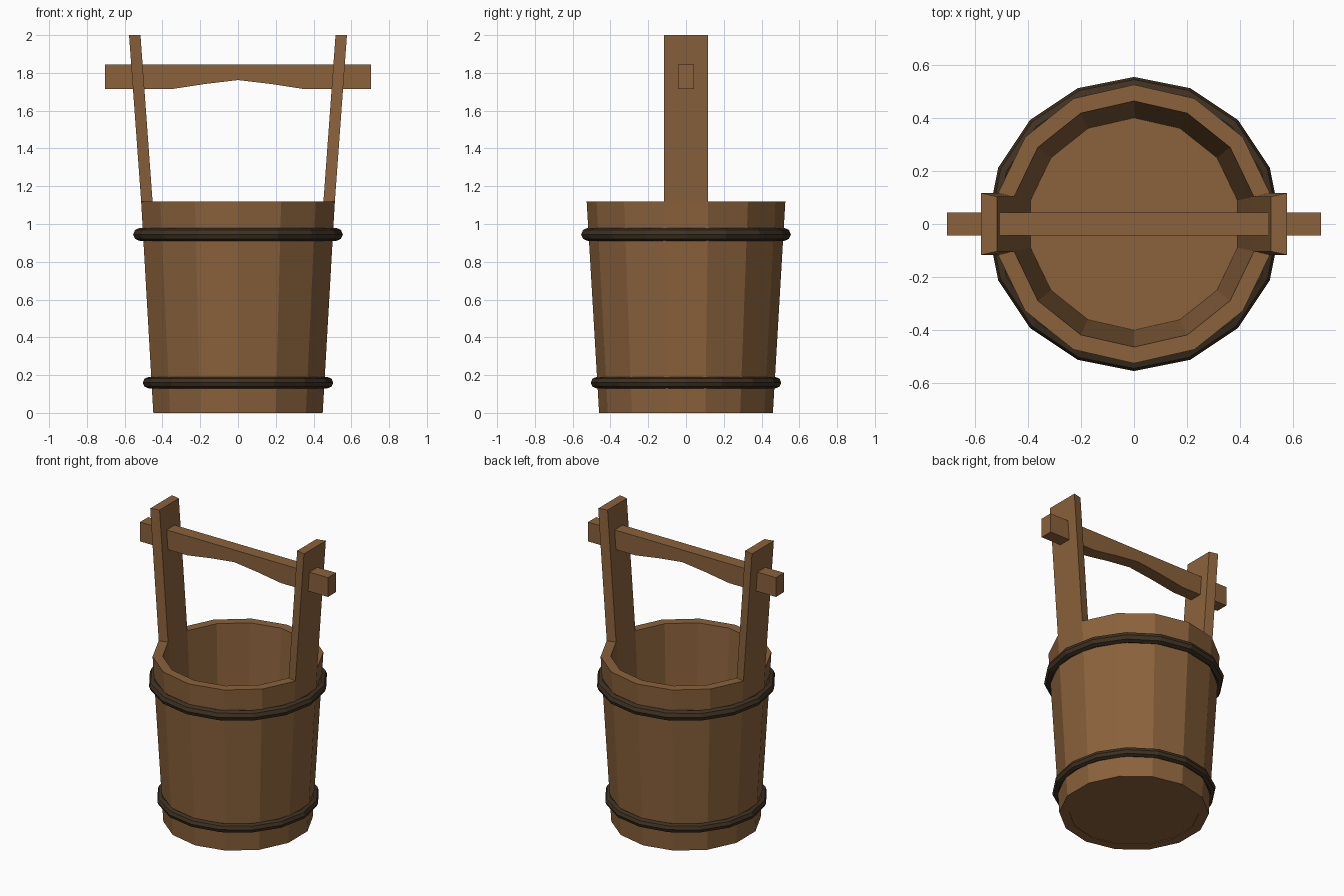
import bpy, bmesh, math

if "Cube" in bpy.data.objects:
    bpy.data.objects.remove(bpy.data.objects["Cube"])

def material(name, rgb):
    m = bpy.data.materials.new(name)
    m.diffuse_color = (*rgb, 1)
    m.use_nodes = True
    m.node_tree.nodes["Principled BSDF"].inputs["Base Color"].default_value = m.diffuse_color
    return m

wood = material("brown wood", (0.258, 0.122, 0.045))
iron = material("dark hoop", (0.050, 0.031, 0.016))

def finish(bm, name, mat):
    bmesh.ops.recalc_face_normals(bm, faces=bm.faces)
    me = bpy.data.meshes.new(name)
    bm.to_mesh(me)
    bm.free()
    me.materials.append(mat)
    ob = bpy.data.objects.new(name, me)
    bpy.context.collection.objects.link(ob)
    return ob

def lathe(name, mat, profile, sides):
    """Sweep a closed (radius, z) profile around z, a corner pointing to +y."""
    bm = bmesh.new()
    rings = []
    for k in range(sides):
        a = math.pi / 2 + 2 * math.pi * k / sides
        rings.append([bm.verts.new((r * math.cos(a), r * math.sin(a), z)) for r, z in profile])
    n = len(profile)
    for k in range(sides):
        p, q = rings[k], rings[(k + 1) % sides]
        for i in range(n):
            bm.faces.new((p[i], q[i], q[(i + 1) % n], p[(i + 1) % n]))
    return bm

# Bucket wall, with the two side staves drawn up into handle posts
bm = lathe("bucket", wood, [(0.46, 0), (0.526, 1.12), (0.464, 1.12), (0.399, 0)], 14)
bm.faces.ensure_lookup_table()
posts = [f for f in bm.faces
         if all(abs(v.co.z - 1.12) < 1e-4 for v in f.verts)
         and abs(f.calc_center_median().y) < 0.01]
for f in posts:
    side = 1 if f.calc_center_median().x > 0 else -1
    new = bmesh.ops.extrude_discrete_faces(bm, faces=[f])["faces"][0]
    for v in new.verts:
        v.co.x += side * 0.064
        v.co.z = 2.0
finish(bm, "bucket_wall_and_posts", wood)

# Floor disc
bm = bmesh.new()
bmesh.ops.create_cone(bm, cap_ends=True, segments=14, radius1=0.40, radius2=0.401, depth=0.026)
for v in bm.verts:
    a = math.atan2(v.co.y, v.co.x)
    v.co.z += 0.017
top = max(bm.verts, key=lambda v: v.co.y).co
turn = math.pi / 2 - math.atan2(top.y, top.x)
for v in bm.verts:
    x, y = v.co.x, v.co.y
    v.co.x = x * math.cos(turn) - y * math.sin(turn)
    v.co.y = x * math.sin(turn) + y * math.cos(turn)
finish(bm, "bucket_floor", wood)

# Two hoops
for name, major, minor, z in (("lower_hoop", 0.474, 0.030, 0.16), ("upper_hoop", 0.521, 0.034, 0.945)):
    profile = [(major + minor * math.cos(i * math.pi / 4), z + minor * math.sin(i * math.pi / 4))
               for i in range(8)]
    finish(lathe(name, iron, profile, 16), name, iron)

# Crossbar with an arched grip
outline = [(-0.705, 1.845), (-0.705, 1.714), (-0.352, 1.714), (-0.177, 1.741), (0, 1.762),
           (0.177, 1.741), (0.352, 1.714), (0.705, 1.714), (0.705, 1.845)]
bm = bmesh.new()
face = bm.faces.new([bm.verts.new((x, -0.043, z)) for x, z in outline])
ext = bmesh.ops.extrude_face_region(bm, geom=[face])
for g in ext["geom"]:
    if isinstance(g, bmesh.types.BMVert):
        g.co.y = 0.043
finish(bm, "crossbar", wood)
